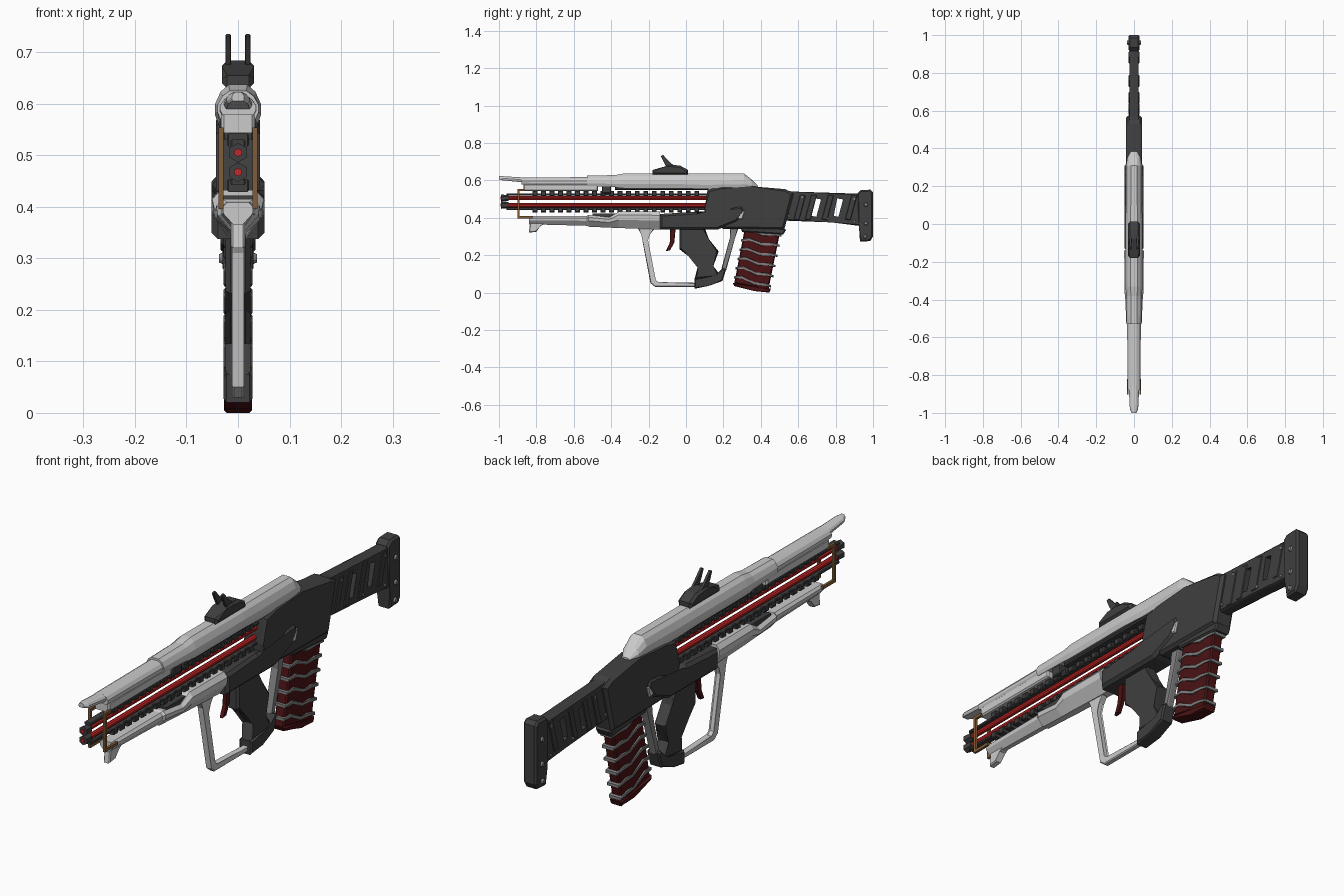
import bpy, bmesh
from math import pi
from mathutils import Vector, Matrix

if "Cube" in bpy.data.objects:
    bpy.data.objects.remove(bpy.data.objects["Cube"])

def mat(name, r, g, b):
    m = bpy.data.materials.new(name)
    m.diffuse_color = (r, g, b, 1)
    m.use_nodes = True
    m.node_tree.nodes["Principled BSDF"].inputs["Base Color"].default_value = m.diffuse_color
    return m

LIGHT = mat("light_grey", .55, .55, .55)
DARK = mat("dark_grey", .05, .05, .052)
MID = mat("mid_grey", .22, .22, .22)
MAROON = mat("maroon", .07, .006, .007)
RED = mat("bright_red", .6, .02, .02)
COPPER = mat("copper", .22, .11, .04)

def finish(name, bm, m):
    bmesh.ops.recalc_face_normals(bm, faces=bm.faces)
    me = bpy.data.meshes.new(name)
    bm.to_mesh(me)
    bm.free()
    ob = bpy.data.objects.new(name, me)
    bpy.context.collection.objects.link(ob)
    me.materials.append(m)
    return ob

def prism(name, pts, hw, m, bevel=0.0, x=0.0):
    """Side profile (y, z) extruded across x, with chamfered rims."""
    bm = bmesh.new()
    a = [bm.verts.new((x - hw, y, z)) for y, z in pts]
    b = [bm.verts.new((x + hw, y, z)) for y, z in pts]
    caps = [bm.faces.new(a), bm.faces.new(b[::-1])]
    for i in range(len(pts)):
        j = (i + 1) % len(pts)
        bm.faces.new((a[i], b[i], b[j], a[j]))
    if bevel:
        rims = [e for f in caps for e in f.edges]
        bmesh.ops.bevel(bm, geom=rims, offset=bevel, segments=1, affect='EDGES')
    return finish(name, bm, m)

def box(name, y0, y1, z0, z1, hw, m, bevel=0.0, x=0.0):
    return prism(name, [(y0, z0), (y1, z0), (y1, z1), (y0, z1)], hw, m, bevel, x)

def loft(name, shape, rows, m):
    """Cross-section (u, v) swept along rows of (y, z_low, z_high, half_width)."""
    bm = bmesh.new()
    rings = [[bm.verts.new((u * w, y, lo + v * (hi - lo))) for u, v in shape]
             for y, lo, hi, w in rows]
    for r, s in zip(rings, rings[1:]):
        for i in range(len(shape)):
            j = (i + 1) % len(shape)
            bm.faces.new((r[i], r[j], s[j], s[i]))
    bm.faces.new(rings[0])
    bm.faces.new(rings[-1][::-1])
    return finish(name, bm, m)

def rod(name, p, q, r, m, n=8, r2=None):
    p, q = Vector(p), Vector(q)
    bm = bmesh.new()
    rot = (q - p).to_track_quat('Z', 'Y').to_matrix().to_4x4()
    bmesh.ops.create_cone(bm, cap_ends=True, segments=n, radius1=r, radius2=r if r2 is None else r2,
                          depth=(q - p).length, matrix=Matrix.Translation((p + q) / 2) @ rot)
    return finish(name, bm, m)

def mirror_shape(half):
    return half + [(-u, v) for u, v in reversed(half)]

# Upper shroud with long pointed lip
top = mirror_shape([(.85, 0), (1, .25), (1, .5), (.75, .82), (.4, 1)])
loft("muzzle_lip", top, [(-1, .605, .623, .012), (-.98, .6, .622, .022), (-.88, .59, .616, .027),
                         (-.84, .585, .615, .03)], LIGHT)
loft("upper_shroud_front", top, [(-.88, .578, .615, .035), (-.52, .575, .617, .036)], LIGHT)
loft("upper_shroud", top, [(-.53, .57, .625, .04), (-.38, .565, .628, .042), (-.33, .56, .637, .045),
                           (-.02, .56, .637, .045), (.1, .555, .637, .043), (.31, .56, .637, .042),
                           (.35, .562, .605, .036), (.385, .562, .572, .016)], LIGHT)
box("shroud_under_strip", -.87, -.47, .543, .582, .033, LIGHT, .006)
box("shroud_under_rear", -.38, .12, .548, .575, .034, DARK, .006)
box("shroud_clamp", -.45, -.40, .53, .59, .03, DARK, .004)

# Lower handguard, wide on top and narrowing to a keel
low = mirror_shape([(.7, 1), (1, .8), (.95, .5), (.3, 0)])
loft("lower_handguard", low, [(-.84, .365, .408, .03), (-.53, .357, .41, .034), (-.52, .352, .415, .042),
                              (-.41, .347, .402, .045), (-.36, .345, .432, .05), (-.14, .337, .432, .052)], LIGHT)
prism("handguard_foot", [(-.84, .32), (-.8, .325), (-.78, .36), (-.74, .375), (-.83, .405)], .014, LIGHT, .004)
box("handguard_insert", -.5, -.14, .395, .422, .03, DARK)
prism("lower_receiver", [(-.14, .42), (.06, .432), (.1, .42), (.2, .43), (.255, .458), (.3, .462), (.315, .43),
                         (.275, .38), (.17, .337), (-.14, .337)], .051, DARK, .012)
prism("receiver_insert", [(.275, .395), (.3, .39), (.315, .435), (.285, .435)], .05, LIGHT, .004)

# Main receiver
prism("receiver", [(.1, .45), (.115, .55), (.19, .568), (.35, .568), (.53, .553), (.575, .53), (.525, .335),
                   (.2, .34), (.1, .4)], .043, DARK, .012)
prism("magazine_lip", [(.29, .35), (.30, .325), (.52, .31), (.535, .335), (.5, .36)], .034, DARK, .006)

# Twin rods with toothed rails and hexagonal nozzles
for i, (z, s) in enumerate(((.505, 1), (.467, -1))):
    rod(f"red_rod_{i}", (0, -.97, z), (0, .12, z), .011, RED, 10)
    rod(f"nozzle_{i}", (0, -.988, z), (0, -.95, z), .019, DARK, 6, .016)
    rod(f"nozzle_glow_{i}", (0, -.993, z), (0, -.985, z), .008, RED, 8)
    zr = z + s * .019
    box(f"rail_bar_{i}", -.96, .12, zr - .006, zr + .006, .015, DARK, .003)
    for k in range(20):
        y = -.82 + k * .0455
        zt = z + s * .025
        box(f"rail_tooth_{i}_{k}", y, y + .026, zt - .013, zt + .012, .021, DARK, .003)

# Copper brackets at the muzzle
for x in (-.033, .033):
    box("copper_post", -.902, -.89, .398, .55, .005, COPPER, 0, x)
    box("copper_foot", -.902, -.82, .396, .408, .005, COPPER, 0, x)
    box("copper_top", -.902, -.86, .542, .554, .005, COPPER, 0, x)

# Trigger guard, trigger and grip
prism("trigger_guard", [(-.26, .35), (-.235, .31), (-.19, .05), (-.165, .03), (.06, .03), (.06, .052), (-.15, .052),
                        (-.165, .065), (-.207, .28), (-.195, .315), (-.16, .35)], .012, LIGHT, .004)
prism("trigger", [(-.085, .35), (-.055, .35), (-.062, .27), (-.085, .225), (-.108, .222), (-.085, .265)],
      .008, MAROON, .002)
prism("grip", [(-.035, .345), (-.035, .232), (.02, .2), (.072, .135), (.045, .07), (.19, .085), (.135, .14),
               (.175, .22), (.115, .28), (.1, .345)], .024, DARK, .009)
prism("grip_base", [(.045, .075), (.045, .02), (.12, .035), (.195, .062), (.215, .125), (.195, .13), (.16, .085)],
      .028, DARK, .006)
prism("grip_rear_strap", [(.235, .345), (.28, .345), (.262, .29), (.215, .12), (.19, .13), (.238, .29)],
      .015, MID, .004)

# Magazine with chevron bands
T0, T1, B1, B0 = Vector((.315, .345)), Vector((.505, .335)), Vector((.44, .012)), Vector((.258, .05))
prism("magazine", [T0, T1, B1, B0], .023, MAROON, .006)
prism("magazine_foot", [(.25, .052), (.258, .035), (.365, .008), (.445, .0), (.455, .022), (.37, .03)],
      .027, MAROON, .005)
for k in range(6):
    t = .06 + k * .168
    a, b = T0.lerp(B0, t), T1.lerp(B1, t)
    line = [a.lerp(b, f) + Vector((0, dz)) for f, dz in
            ((-.04, .0), (.2, .012), (.55, -.014), (.8, -.004), (1.05, -.01))]
    off = Vector((0, .006))
    prism(f"magazine_band_{k}", [p + off for p in line] + [p - off for p in reversed(line)], .028, MID, .003)

# Stock with two slanted openings
stock = prism("stock", [(.5, .55), (.57, .54), (.94, .528), (.94, .355), (.78, .375), (.52, .385)],
              .025, DARK, .007)
for y in (.672, .79):
    cut = prism("slot_cutter", [(y, .41), (y + .025, .405), (y + .05, .498), (y + .018, .503)], .1, DARK)
    cut.hide_render = True
    mod = stock.modifiers.new("slot", 'BOOLEAN')
    mod.object = cut
    mod.solver = 'EXACT'
    bpy.context.view_layer.objects.active = stock
    bpy.ops.object.modifier_apply(modifier=mod.name)
    bpy.data.objects.remove(cut)
for k, y in enumerate((.575, .635, .725, .85)):
    prism(f"stock_rib_{k}", [(y, .39), (y + .03, .388), (y + .065, .52), (y + .035, .522)], .028, DARK, .003)
prism("butt_pad", [(.915, .53), (.935, .548), (.985, .55), (1, .535), (1, .3), (.985, .275), (.93, .272),
                   (.925, .35)], .03, DARK, .008)
for sx in (-1, 1):
    for y, z in ((.958, .3), (.962, .37), (.962, .47)):
        rod("butt_screw", (sx * .026, y, z), (sx * .037, y, z), .013, MID, 10, .008)
    for y, z in ((.55, .41), (.62, .51), (.76, .395), (.9, .5), (.9, .38)):
        rod("stock_rivet", (sx * .02, y, z), (sx * .029, y, z), .008, MID, 8, .006)

# Sight with two swept prongs
prism("sight_base", [(-.18, .63), (-.18, .655), (-.12, .672), (-.08, .684), (-.03, .678), (.012, .655), (.012, .63)],
      .031, DARK, .01)
for sx in (-1, 1):
    prism("sight_prong", [(-.105, .67), (-.06, .675), (-.09, .7), (-.122, .735), (-.135, .73), (-.12, .7)],
          .005, DARK, .0015, sx * .019)
